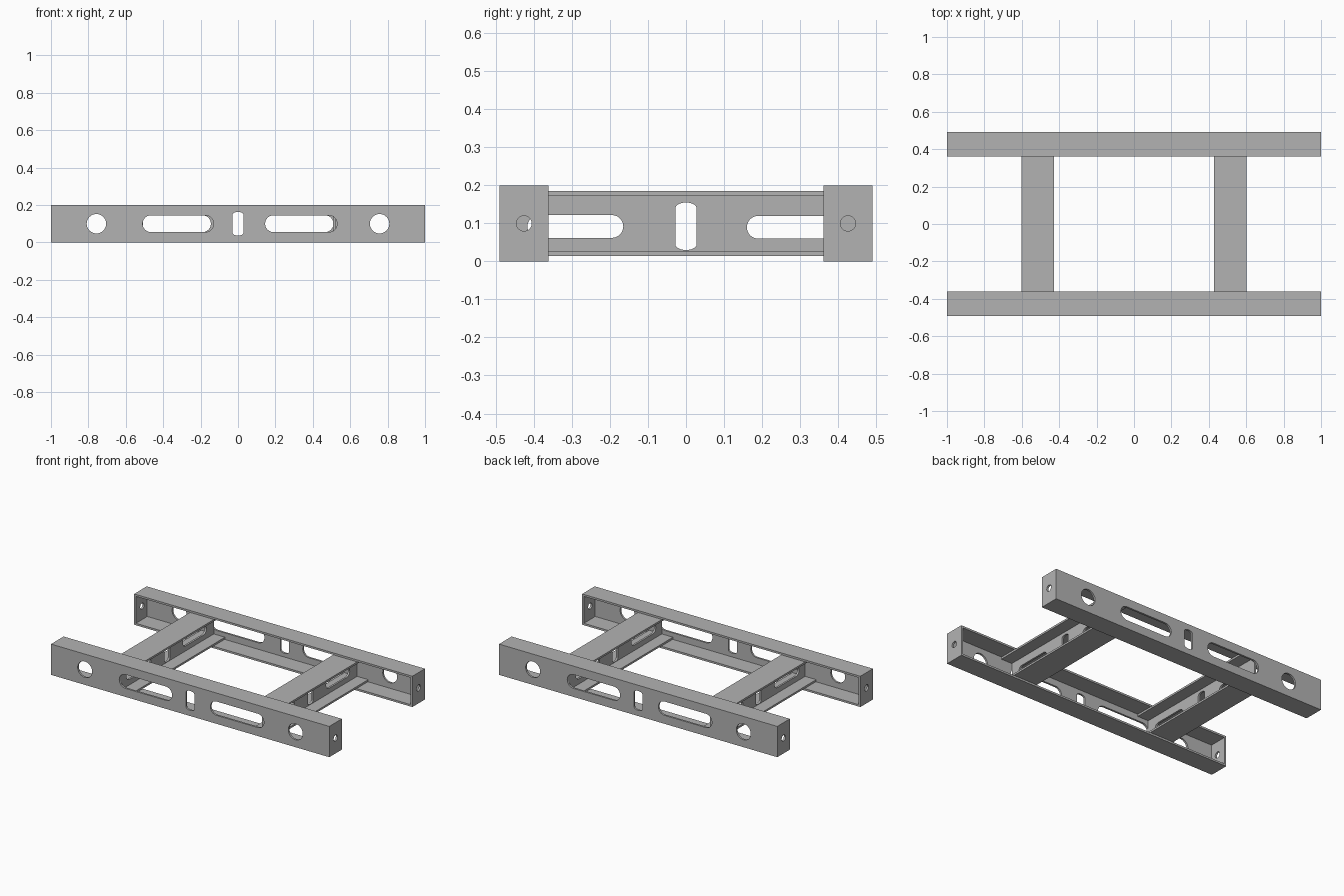
import bpy
from math import cos, sin, pi
from mathutils import Matrix, Vector

cube = bpy.data.objects.get("Cube")
if cube:
    bpy.data.objects.remove(cube, do_unlink=True)

steel = bpy.data.materials.new("grey steel")
steel.use_nodes = True
grey = (0.45, 0.45, 0.45, 1)
steel.diffuse_color = grey
steel.node_tree.nodes["Principled BSDF"].inputs["Base Color"].default_value = grey

T = 0.0125             # sheet thickness
H = 0.2                # rail height
OUT, INN = 0.491, 0.362  # outer and inner rail depth
FACE_Y = Matrix(((1, 0, 0), (0, 0, -1), (0, 1, 0)))  # plate in the xz plane
FACE_X = Matrix(((0, 0, 1), (1, 0, 0), (0, 1, 0)))   # plate in the yz plane
FACE_Z = Matrix.Identity(3)                          # plate in the xy plane


def rect(u0, u1, v0, v1):
    return [(u0, v0), (u1, v0), (u1, v1), (u0, v1)]


def slot(u0, u1, v0, v1, cap, upright=False, n=16):
    """Opening with elliptical caps of the given depth at its two ends."""
    cu, cv = (u0 + u1) / 2, (v0 + v1) / 2
    hu, hv = (u1 - u0) / 2, (v1 - v0) / 2
    pts = []
    for side in (0, 1):
        for i in range(n + 1):
            a = side * pi + pi * i / n
            sign = 1 - 2 * side
            if upright:
                pts.append((cu + hu * cos(a), cv + sign * (hv - cap) + cap * sin(a)))
            else:
                a -= pi / 2
                pts.append((cu + sign * (hu - cap) + cap * cos(a), cv + hv * sin(a)))
    return pts


def circle(u, v, r, n=32):
    return [(u + r * cos(2 * pi * i / n), v + r * sin(2 * pi * i / n)) for i in range(n)]


def plate(name, loops, centre, facing):
    """Flat sheet from an outline followed by its holes."""
    curve = bpy.data.curves.new(name, 'CURVE')
    curve.dimensions = '2D'
    curve.fill_mode = 'BOTH'
    curve.extrude = T / 2
    for loop in loops:
        s = curve.splines.new('POLY')
        s.points.add(len(loop) - 1)
        for p, (u, v) in zip(s.points, loop):
            p.co = (u, v, 0, 1)
        s.use_cyclic_u = True
    temp = bpy.data.objects.new(name + "_outline", curve)
    bpy.context.collection.objects.link(temp)
    bpy.context.view_layer.update()
    deps = bpy.context.evaluated_depsgraph_get()
    mesh = bpy.data.meshes.new_from_object(temp.evaluated_get(deps))
    bpy.data.objects.remove(temp, do_unlink=True)
    mesh.transform(Matrix.Translation(Vector(centre)) @ facing.to_4x4())
    mesh.materials.clear()
    mesh.materials.append(steel)
    for poly in mesh.polygons:
        poly.use_smooth = False
        poly.material_index = 0
    obj = bpy.data.objects.new(name, mesh)
    bpy.context.collection.objects.link(obj)
    return obj


# Side rails: channels open inward with closed, drilled ends
def rail_parts():
    web = [rect(-1, 1, T, H - T), circle(-0.757, 0.1, 0.052), circle(0.757, 0.1, 0.052),
           slot(-0.51, -0.13, 0.055, 0.145, 0.045), slot(0.145, 0.53, 0.055, 0.145, 0.045),
           slot(-0.03, 0.03, 0.037, 0.163, 0.015, True)]
    parts = [plate("rail_web", web, (0, -OUT + T / 2, 0), FACE_Y)]
    for label, z in (("bottom", T / 2), ("top", H - T / 2)):
        parts.append(plate("rail_%s_flange" % label, [rect(-1, 1, -OUT, -INN)], (0, 0, z), FACE_Z))
    for label, x in (("right", T / 2 - 1), ("left", 1 - T / 2)):
        loops = [rect(-OUT + T, -INN, T, H - T), circle(-0.426, 0.1, 0.02)]
        parts.append(plate("rail_%s_end" % label, loops, (x, 0, 0), FACE_X))
    return parts


for side, angle in (("front", 0), ("back", pi)):
    for part in rail_parts():
        part.name = side + "_" + part.name
        part.data.transform(Matrix.Rotation(angle, 4, 'Z'))

# Cross members: I-beams held between the rail flanges
END = OUT - T
LOW, HIGH = 0.0145, 0.1855
for side, x in (("right", -0.515), ("left", 0.515)):
    web = [rect(-END, END, LOW + T, HIGH - T),
           slot(-0.417, -0.165, 0.062, 0.122, 0.03), slot(0.16, 0.403, 0.06, 0.12, 0.03),
           slot(-0.028, 0.028, 0.03, 0.155, 0.015, True)]
    plate(side + "_crossbeam_web", web, (x, 0, 0), FACE_X)
    for label, z in (("bottom", LOW + T / 2), ("top", HIGH - T / 2)):
        plate("%s_crossbeam_%s_flange" % (side, label),
              [rect(-0.086, 0.086, -END, END)], (x, 0, z), FACE_Z)
